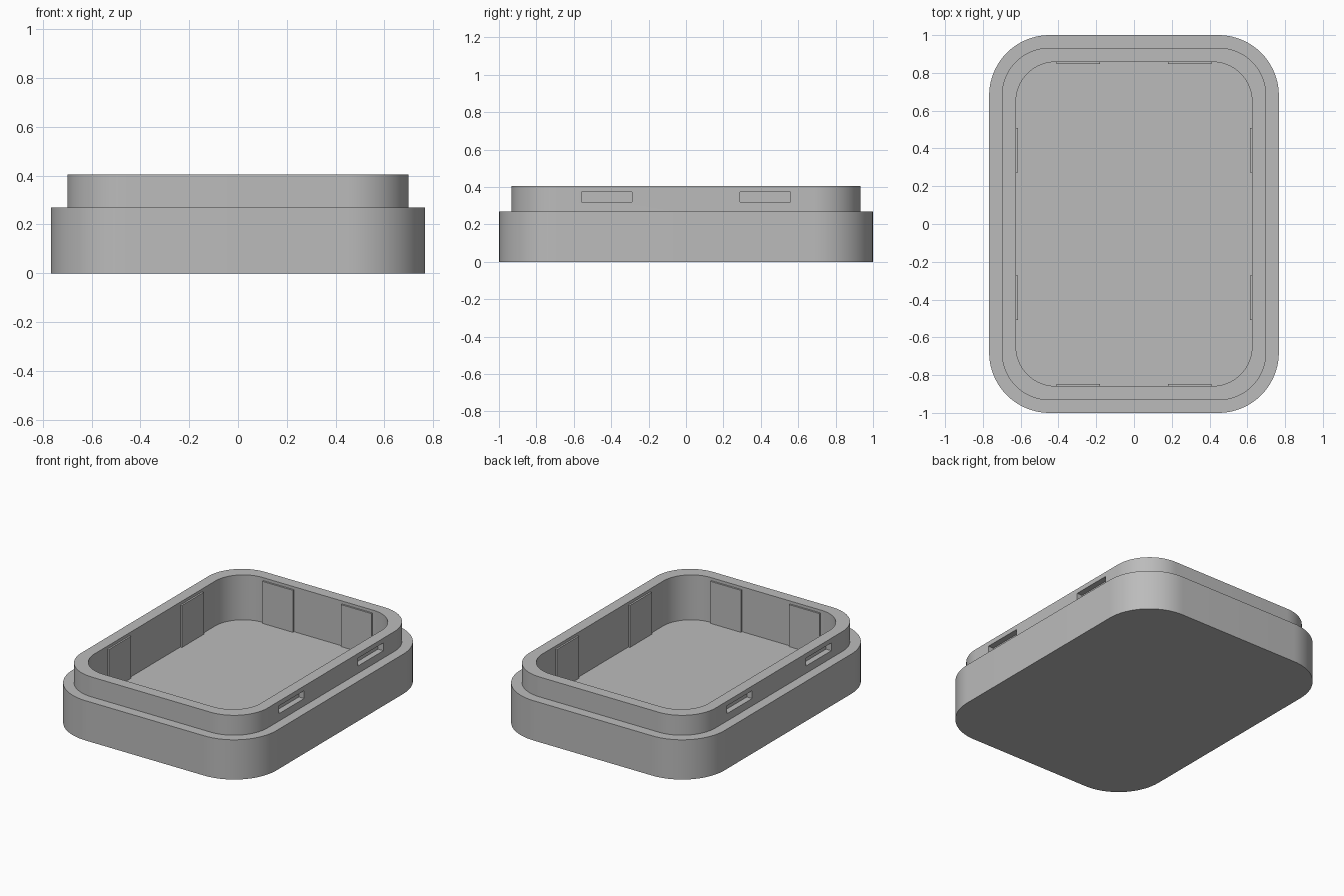
import bpy, bmesh
from math import cos, sin, pi, radians

cube = bpy.data.objects.get("Cube")
if cube:
    bpy.data.objects.remove(cube, do_unlink=True)

grey = bpy.data.materials.new("light grey plastic")
grey.use_nodes = True
COLOUR = (0.5, 0.5, 0.5, 1)
grey.diffuse_color = COLOUR
grey.node_tree.nodes["Principled BSDF"].inputs["Base Color"].default_value = COLOUR


def add_object(name, bm):
    bmesh.ops.recalc_face_normals(bm, faces=bm.faces)
    mesh = bpy.data.meshes.new(name)
    bm.to_mesh(mesh)
    bm.free()
    mesh.materials.append(grey)
    obj = bpy.data.objects.new(name, mesh)
    bpy.context.collection.objects.link(obj)
    return obj


def add_box(name, low, high):
    bm = bmesh.new()
    bmesh.ops.create_cube(bm, size=1)
    for v in bm.verts:
        v.co = [a + (b - a) * (c + 0.5) for a, b, c in zip(low, high, v.co)]
    return add_object(name, bm)


def rounded_ring(bm, half_x, half_y, radius, z, steps=20):
    ring = []
    for i, (sx, sy) in enumerate(((1, 1), (-1, 1), (-1, -1), (1, -1))):
        for k in range(steps + 1):
            a = (i + k / steps) * pi / 2
            ring.append(bm.verts.new((sx * (half_x - radius) + radius * cos(a),
                                      sy * (half_y - radius) + radius * sin(a), z)))
    return ring


# Tray body: rounded base, stepped rim and open cavity in one shell
OUTER, RIM, CAVITY = (0.767, 1.0, 0.32), (0.70, 0.933, 0.253), (0.625, 0.858, 0.21)
STEP, TOP, FLOOR = 0.27, 0.405, 0.10
bm = bmesh.new()
rings = [rounded_ring(bm, *shape, z) for shape, z in (
    (OUTER, 0), (OUTER, STEP), (RIM, STEP), (RIM, TOP), (CAVITY, TOP), (CAVITY, FLOOR))]
for low, high in zip(rings, rings[1:]):
    for i in range(len(low)):
        j = (i + 1) % len(low)
        bm.faces.new((low[i], low[j], high[j], high[i]))
bm.faces.new(rings[0])
bm.faces.new(rings[-1])
body = add_object("tray_body", bm)

# Blind latch slots in the long sides of the rim
for side in (-1, 1):
    for end in (-1, 1):
        xs = sorted((side * 0.66, side * 0.73))
        ys = sorted((end * 0.29, end * 0.56))
        cutter = add_box("slot_cutter", (xs[0], ys[0], 0.32), (xs[1], ys[1], 0.373))
        cutter.hide_render = True
        cut = body.modifiers.new("slot", "BOOLEAN")
        cut.object = cutter
        cut.solver = "EXACT"
        bpy.context.view_layer.objects.active = body
        bpy.ops.object.modifier_apply(modifier=cut.name)
        bpy.data.objects.remove(cutter, do_unlink=True)

bpy.ops.object.select_all(action="DESELECT")
body.select_set(True)
bpy.ops.object.shade_smooth_by_angle(angle=radians(30))

# Thin pads standing on the cavity floor, two against each wall
PAD_TOP, PAD_DEPTH, SINK = 0.385, 0.012, 0.01
for side in (-1, 1):
    for end in (-1, 1):
        xs = sorted((side * (CAVITY[0] - PAD_DEPTH), side * (CAVITY[0] + SINK)))
        ys = sorted((end * 0.273, end * 0.508))
        add_box("side_wall_pad", (xs[0], ys[0], FLOOR - SINK), (xs[1], ys[1], PAD_TOP))
        xs = sorted((side * 0.18, side * 0.41))
        ys = sorted((end * (CAVITY[1] - PAD_DEPTH), end * (CAVITY[1] + SINK)))
        add_box("end_wall_pad", (xs[0], ys[0], FLOOR - SINK), (xs[1], ys[1], PAD_TOP))
